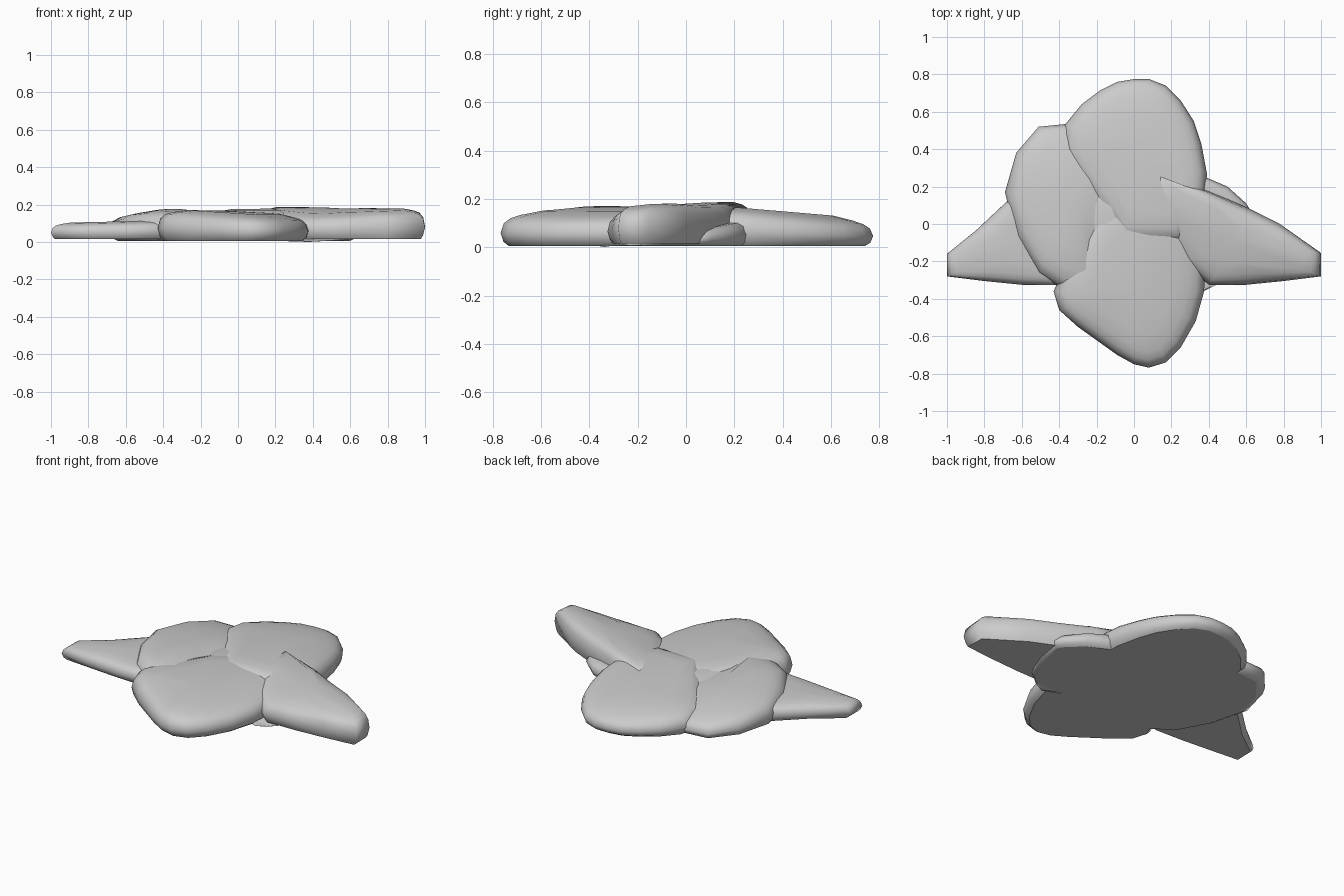
import bpy, bmesh
from mathutils import Vector

if "Cube" in bpy.data.objects:
    bpy.data.objects.remove(bpy.data.objects["Cube"])


def petal(name, outline, top, bottom=0.005, soft=0.02, edge=0.07):
    """Pillow-like slab: flat base, rounded rim, gently domed tilted top.
    top = (height, slope in x, slope in y)."""
    pts = [Vector(p) for p in outline]
    c = sum(pts, Vector((0, 0))) / len(pts)
    h = lambda p: top[0] + top[1] * p.x + top[2] * p.y
    bm = bmesh.new()

    def ring(inset, level, drop):
        vs = []
        for p in pts:
            q = p + (c - p).normalized() * inset
            hi = h(q) - drop
            vs.append(bm.verts.new((q.x, q.y, bottom + (hi - bottom) * level)))
        return vs

    # rings run from the base, around the rim, to the top
    rings = [ring(edge * 0.5, 0, soft), ring(0.012, 0.15, soft),
             ring(0.0, 0.45, soft), ring(edge * 0.2, 0.78, soft),
             ring(edge * 0.6, 0.95, soft), ring(edge * 1.2, 1, soft * 0.7),
             ring(edge * 2.4, 1, 0)]
    n = len(pts)
    for a, b in zip(rings, rings[1:]):
        for i in range(n):
            j = (i + 1) % n
            bm.faces.new((a[i], a[j], b[j], b[i]))
    bm.faces.new(rings[0][::-1])
    tip = bm.verts.new((c.x, c.y, h(c)))
    last = rings[-1]
    for i in range(n):
        bm.faces.new((last[i], last[(i + 1) % n], tip))
    bmesh.ops.recalc_face_normals(bm, faces=bm.faces)
    for f in bm.faces:
        f.smooth = len(f.verts) <= 4
    me = bpy.data.meshes.new(name)
    bm.to_mesh(me)
    bm.free()
    ob = bpy.data.objects.new(name, me)
    bpy.context.collection.objects.link(ob)
    return ob


# rear petal
petal("back_petal",
      [(-.38, .40), (-.37, .53), (-.28, .64), (-.18, .715), (-.09, .76), (0, .775),
       (.08, .775), (.17, .74), (.25, .66), (.32, .55), (.36, .43), (.39, .27),
       (.38, .1), (.25, -.1), (-.05, -.1), (-.2, .1), (-.33, .28)],
      (.183, 0, -.085))

# large left petal
petal("left_petal",
      [(-.36, .535), (-.51, .52), (-.63, .38), (-.69, .17), (-.63, -.07), (-.51, -.27),
       (-.38, -.35), (-.22, -.38), (-.18, -.2), (-.05, 0), (0, .2), (-.1, .4), (-.25, .5)],
      (.150, -.05, -.075), soft=.03, edge=.1)

# front petal
petal("front_petal",
      [(-.43, -.36), (-.40, -.46), (-.3, -.55), (-.09, -.70), (0, -.75), (.08, -.768),
       (.17, -.74), (.25, -.66), (.33, -.52), (.375, -.36), (.38, -.2), (.33, 0),
       (.2, .18), (0, .2), (-.2, .05), (-.36, -.2)],
      (.165, -.05, .02))

# low right petal tucked beneath the leaf
petal("right_petal",
      [(.2, .28), (.36, .26), (.5, .2), (.6, .11), (.63, .06), (.6, -.1), (.53, -.25),
       (.44, -.325), (.37, -.36), (.2, -.3), (.1, 0)],
      (.075, 0, .19), soft=.01)

# right leaf, raised
petal("right_leaf",
      [(.12, .27), (.4, .175), (.6, .09), (.78, 0), (1.0, -.155), (1.0, -.28),
       (.8, -.305), (.6, -.325), (.4, -.325), (.25, -.2), (.12, .05)],
      (.158, .042, .11), bottom=.015, soft=.018, edge=.05)

# left leaf, low
petal("left_leaf",
      [(-.5, .26), (-.68, .12), (-.84, -.03), (-1.0, -.16), (-1.0, -.28),
       (-.8, -.305), (-.6, -.325), (-.4, -.325), (-.25, -.15), (-.3, .15)],
      (.124, .022, 0), bottom=.015, soft=.01, edge=.05)

# hidden core filling the middle
petal("core",
      [(.25, .1), (.15, .3), (-.1, .3), (-.3, .15), (-.3, -.15), (-.15, -.3), (.1, -.3), (.28, -.15)],
      (.155, 0, 0))
